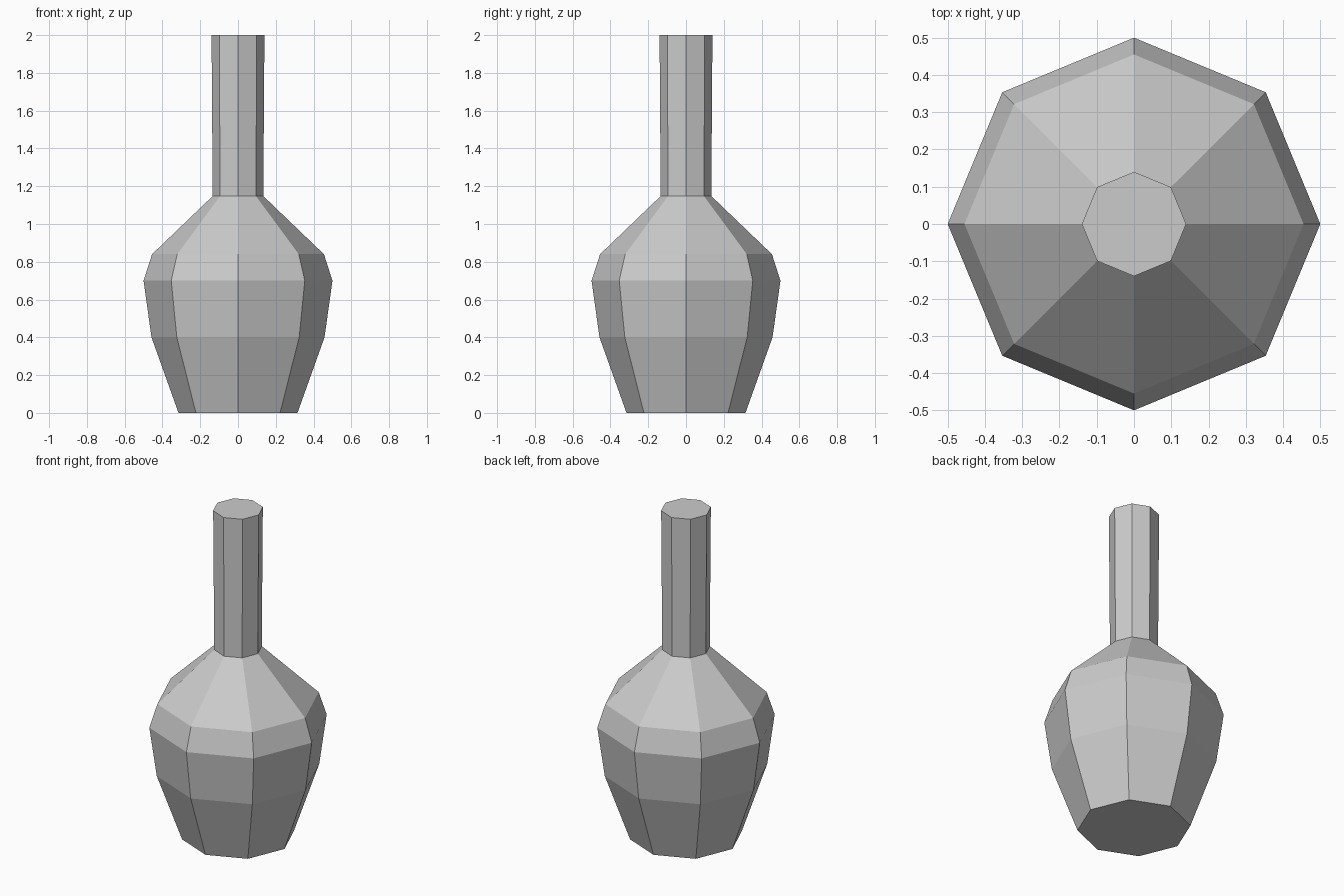
import bpy
import bmesh
from math import cos, sin, tau

cube = bpy.data.objects.get("Cube")
if cube:
    bpy.data.objects.remove(cube, do_unlink=True)

SIDES = 8
# Radius and height of each ring, from base to lip
PROFILE = [(0.315, 0), (0.458, 0.4), (0.5, 0.7), (0.455, 0.84),
           (0.134, 1.148), (0.14, 2)]

# Plain grey glaze
grey = bpy.data.materials.new("grey")
grey.use_nodes = True
colour = (0.6, 0.6, 0.6, 1)
grey.diffuse_color = colour
grey.node_tree.nodes["Principled BSDF"].inputs["Base Color"].default_value = colour

# Faceted bottle: stacked rings joined by flat sides
bm = bmesh.new()
rings = [[bm.verts.new((r * cos(tau * i / SIDES), r * sin(tau * i / SIDES), z))
          for i in range(SIDES)] for r, z in PROFILE]
for low, high in zip(rings, rings[1:]):
    for i in range(SIDES):
        j = (i + 1) % SIDES
        bm.faces.new((low[i], low[j], high[j], high[i]))

# Flat base and closed top
bm.faces.new(rings[0][::-1])
bm.faces.new(rings[-1])

mesh = bpy.data.meshes.new("bottle")
bm.to_mesh(mesh)
bm.free()
mesh.materials.append(grey)
bpy.context.collection.objects.link(bpy.data.objects.new("bottle", mesh))
